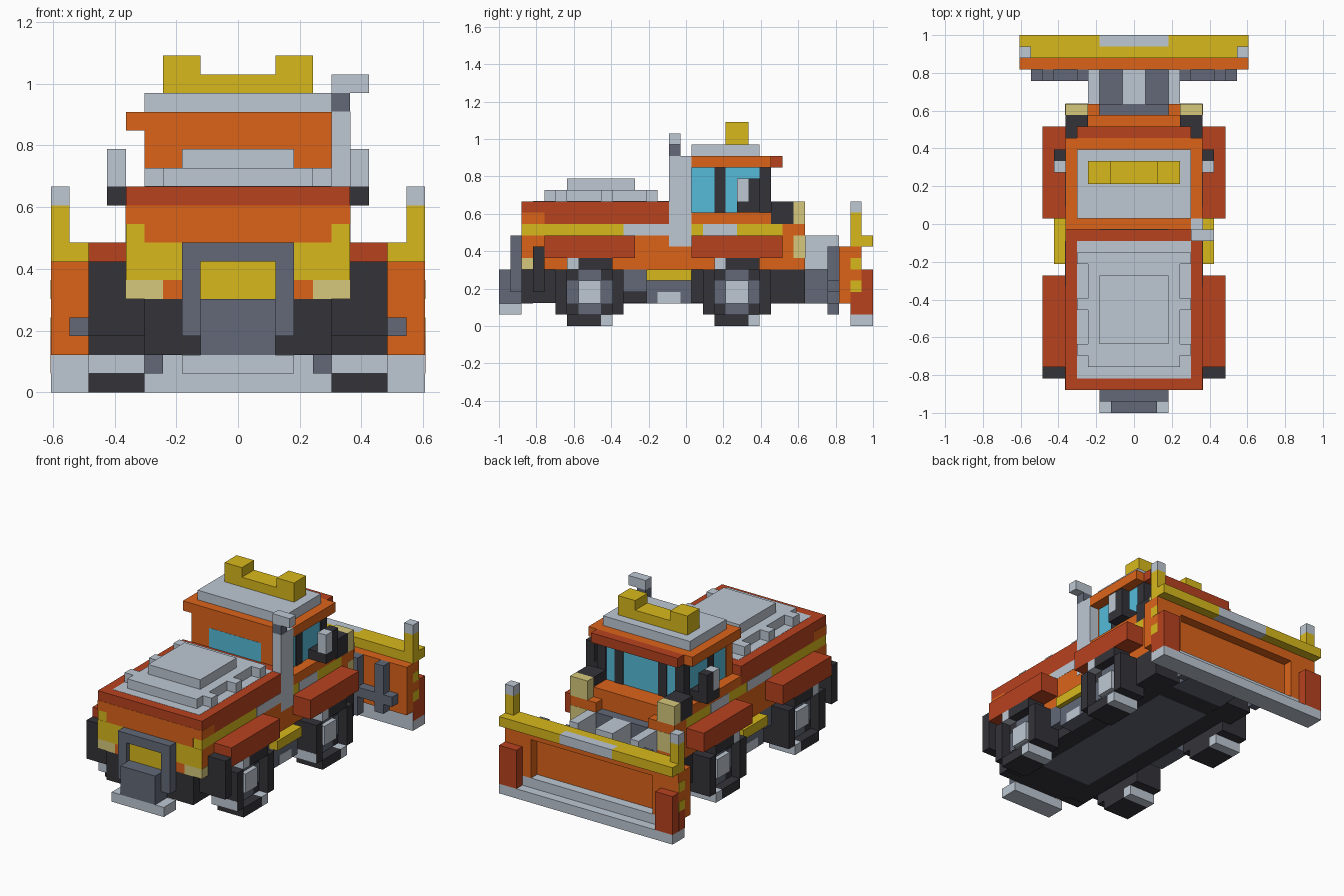
import bpy
import bmesh
from mathutils import Matrix, Vector

if "Cube" in bpy.data.objects:
    bpy.data.objects.remove(bpy.data.objects["Cube"], do_unlink=True)

UNIT = 2 / 33      # edge length of one block
HALF_LENGTH = 16.5
SKIN = 0.02        # thickness of painted plates, in blocks


def make_material(name, hex_code):
    def linear(c):
        return c / 12.92 if c < 0.04045 else ((c + 0.055) / 1.055) ** 2.4
    rgb = [linear(c / 255) for c in bytes.fromhex(hex_code)]
    mat = bpy.data.materials.new(name)
    mat.use_nodes = True
    mat.diffuse_color = (*rgb, 1)
    mat.node_tree.nodes["Principled BSDF"].inputs["Base Color"].default_value = (*rgb, 1)
    return mat


ORANGE = make_material("body orange", "dc641a")
RED = make_material("rust red", "b8421f")
YELLOW = make_material("warning yellow", "d8b91c")
LIGHT = make_material("light grey", "bec8d3")
DARK = make_material("dark grey", "626977")
BLACK = make_material("rubber black", "343339")
GLASS = make_material("teal glass", "56bbd9")
LAMP = make_material("lamp cream", "d6c97c")


def part(name, mat, *blocks, mirror=False):
    """Blocks given as (x range, y range, z range) in block units, y from the rear."""
    bm = bmesh.new()
    for xs, ys, zs in blocks:
        sides = [xs, (-xs[1], -xs[0])] if mirror else [xs]
        for side in sides:
            low = Vector((side[0], ys[0] - HALF_LENGTH, zs[0])) * UNIT
            high = Vector((side[1], ys[1] - HALF_LENGTH, zs[1])) * UNIT
            place = Matrix.Translation((low + high) / 2) @ Matrix.Diagonal((*(high - low), 1))
            bmesh.ops.create_cube(bm, size=1, matrix=place)
    mesh = bpy.data.meshes.new(name)
    bm.to_mesh(mesh)
    bm.free()
    mesh.materials.append(mat)
    obj = bpy.data.objects.new(name, mesh)
    bpy.context.collection.objects.link(obj)
    return obj


def pair(name, mat, *blocks):
    return part(name, mat, *blocks, mirror=True)


def centred(half):
    return (-half, half)


def rear_plate(y):
    return (y - SKIN, y)


def front_plate(y):
    return (y, y + SKIN)


def side_plate(x):
    return (x, x + SKIN)


# Chassis and underside
part("chassis", BLACK, (centred(5), (2, 26), (2 + SKIN, 5)))
part("underside_plate", DARK, (centred(3), (6, 24), (2, 3)))
pair("rear_bumper", BLACK, ((3, 5), (2, 3), (2, 5)))
pair("rear_mudflap", BLACK, ((5, 8), (3, 4), (3, 7)))
pair("front_mudflap", BLACK, ((3, 6), (24, 27), (2, 5)))
pair("side_tank", DARK, ((5, 6), (11, 17), (3, 5)), ((5, 6.5), (13, 17), (2, 4)))
pair("tank_cover", LIGHT, (side_plate(6.5), (14, 16), (2, 3)))
pair("side_step", YELLOW, ((5, 7), (13, 17), (4, 5)))

# Wheels: a tyre ring around a recessed rim and hub
for label, y in (("rear", 8), ("front", 21)):
    core = (y - 2, y + 2)
    pair(label + "_tyre", BLACK,
         ((5, 7), core, (1, 5)),
         ((5, 8), (y - 3, y - 2), (1, 5)),
         ((5, 8), (y + 2, y + 3), (1, 5)),
         ((5, 8), (y - 2, y + 1), (0, 1)),
         ((5, 8), (y - 1, y + 2), (5, 6)))
    pair(label + "_tread", LIGHT,
         ((5, 8), (y + 1, y + 2), (0, 1)),
         ((5, 8), (y - 2, y - 1), (5, 6)),
         ((5, 8), rear_plate(y - 3), (1, 2)))
    pair(label + "_rim", DARK,
         (side_plate(7), core, (2, 4)),
         (side_plate(7), (y - 1, y + 1), (1, 5)))
    pair(label + "_hub", LIGHT, ((7, 7.5), (y - 1, y + 1), (2, 4)))
    pair(label + "_fender", RED, ((5, 8), (y - 4, y + 4), (6, 8)))

# Body layers
part("lower_body", ORANGE, (centred(6), (2, 26), (5, 8)))
part("body_stripe", YELLOW, (centred(6), (2, 25), (8, 9)))
pair("stripe_reflector", LIGHT,
     (side_plate(6), (11, 15), (8, 9)), (side_plate(6), (18, 21), (8, 9)))
part("hood", RED, (centred(6), (2, 16), (9, 11)))
pair("hood_corner", ORANGE, (side_plate(6), (2, 4), (9, 10)))
part("tailgate_panel", ORANGE, (centred(5), rear_plate(2), (8, 10)))
pair("tailgate_corner", ORANGE, ((5, 6), rear_plate(2), (9, 10)))
pair("tailgate_marking", YELLOW, ((3, 6), rear_plate(2), (6, 8)))
pair("tail_lamp", LAMP,
     ((4, 6), rear_plate(2), (5, 6)), (side_plate(6), (2, 3), (5, 6)))

# Hood cover with side latches
part("hood_paint", LIGHT, (centred(5), (3, 15), (11, 11 + SKIN)))
part("hood_cover", LIGHT, (centred(4), (4, 14), (11, 12)))
pair("hood_latches", LIGHT, *[((4, 5), (y, y + 1), (11, 12)) for y in (5, 9, 13)])
part("hood_hatch", LIGHT, (centred(3), (6, 12), (12, 13)))

# Rear hitch
pair("hitch_post", DARK, ((2, 3), (1, 2), (3, 8)))
part("hitch_bar", DARK, (centred(2), (1, 2), (7, 8)))
part("hitch_panel", YELLOW, (centred(2), (1.5, 2), (5, 7)))
part("hitch_box", DARK, (centred(2), (0, 2), (2, 5)))
part("hitch_plate", LIGHT, (centred(3), (0, 2), (1, 2)))

# Cab
part("cab_base", ORANGE, (centred(6), (16, 24), (9, 10)))
part("nose", ORANGE, (centred(4), (24, 26), (9, 10)), (centred(6), (25, 26), (8, 9)))
part("cab_back_wall", ORANGE, (centred(5), (16, 17), (10, 14)))
part("rear_window", GLASS, (centred(3), rear_plate(16), (11, 13)))
part("cab_glass", GLASS, (centred(4.9), (17, 23.9), (10, 14)))
pair("cab_pillar", BLACK,
     ((4, 5), (19, 20), (10, 14)),
     ((4, 5), (23, 24), (10, 14)),
     ((2, 3), (23, 24), (10, 14)))
part("cab_roof", ORANGE, (centred(6), (16, 24), (14, 15)))
part("roof_visor", RED, (centred(5), (24, 25), (14, 15)))
part("roof_plate", LIGHT, (centred(5), (17, 23), (15, 16)))
part("beacon_bar", YELLOW, (centred(4), (20, 22), (16, 17)))
pair("beacon_lamp", YELLOW, ((2, 4), (20, 22), (17, 18)))

# Mirrors and exhaust
pair("mirror_bracket", BLACK, ((5, 7), (21, 23), (10, 11)), ((6, 7), (22, 23), (11, 13)))
pair("mirror", LIGHT, ((6, 7), (21, 22), (11, 13)))
part("exhaust_stack", LIGHT, ((5, 6 + SKIN), (15, 17), (7, 15 + SKIN)))
part("exhaust_neck", DARK, ((5, 6), (15, 16), (15, 16)))
part("exhaust_outlet", LIGHT, ((5, 7), (15, 16), (16, 17)))

# Nose lamps and grille
pair("lamp_housing", BLACK, ((4, 6), (24, 26), (9, 11)))
pair("headlight", LAMP, ((4, 6), (26, 27), (9, 11)))
pair("nose_post", ORANGE, ((3, 6), (26, 27), (5, 9)))
pair("fog_lamp", LAMP, ((4, 6), front_plate(27), (6, 8)), (side_plate(6), (26, 27), (6, 8)))
part("grille", DARK, (centred(3), (26, 27), (5, 8)))

# Plough mount
pair("lift_arm", LIGHT, ((3, 4), (27, 30), (5, 8)))
part("lift_ram", LIGHT, (centred(1), (27, 30), (5, 8)))
part("mount_block", DARK, (centred(3), (26, 30), (2, 5)))
pair("blade_brace", DARK,
     ((4, 5), (29, 30), (1, 7)),
     ((7, 8), (29, 30), (2, 7)),
     ((4, 9), (29, 30), (3, 4)))

# Plough blade
part("blade", ORANGE, (centred(10), (30, 31), (2, 7)), (centred(8), (31, 32), (6, 7)))
pair("blade_frame", ORANGE, ((7, 10), (31, 32), (2, 7)))
pair("blade_marking", YELLOW,
     (side_plate(10), (31, 32), (5, 6)), (side_plate(10), (31, 32), (3, 4)))
pair("blade_cheek", RED, ((8, 10), (32, 33), (1, 5)), (side_plate(10), (31, 32), (1, 3)))
part("blade_step", LIGHT, (centred(10), (31, 32), (1, 2)))
part("cutting_edge", LIGHT, (centred(10), (31, 33), (0, 1)))
part("blade_lip", YELLOW, (centred(10), (31, 32), (7, 8)))
pair("blade_lip_front", YELLOW, ((3, 10), (32, 33), (7, 8)))
part("lip_reflector", LIGHT, (centred(3), (32, 33), (7, 8)))
pair("marker_post", YELLOW, ((9, 10), (31, 32), (8, 10)))
pair("marker_tip", LIGHT, ((9, 10), (31, 32), (10, 11)))
